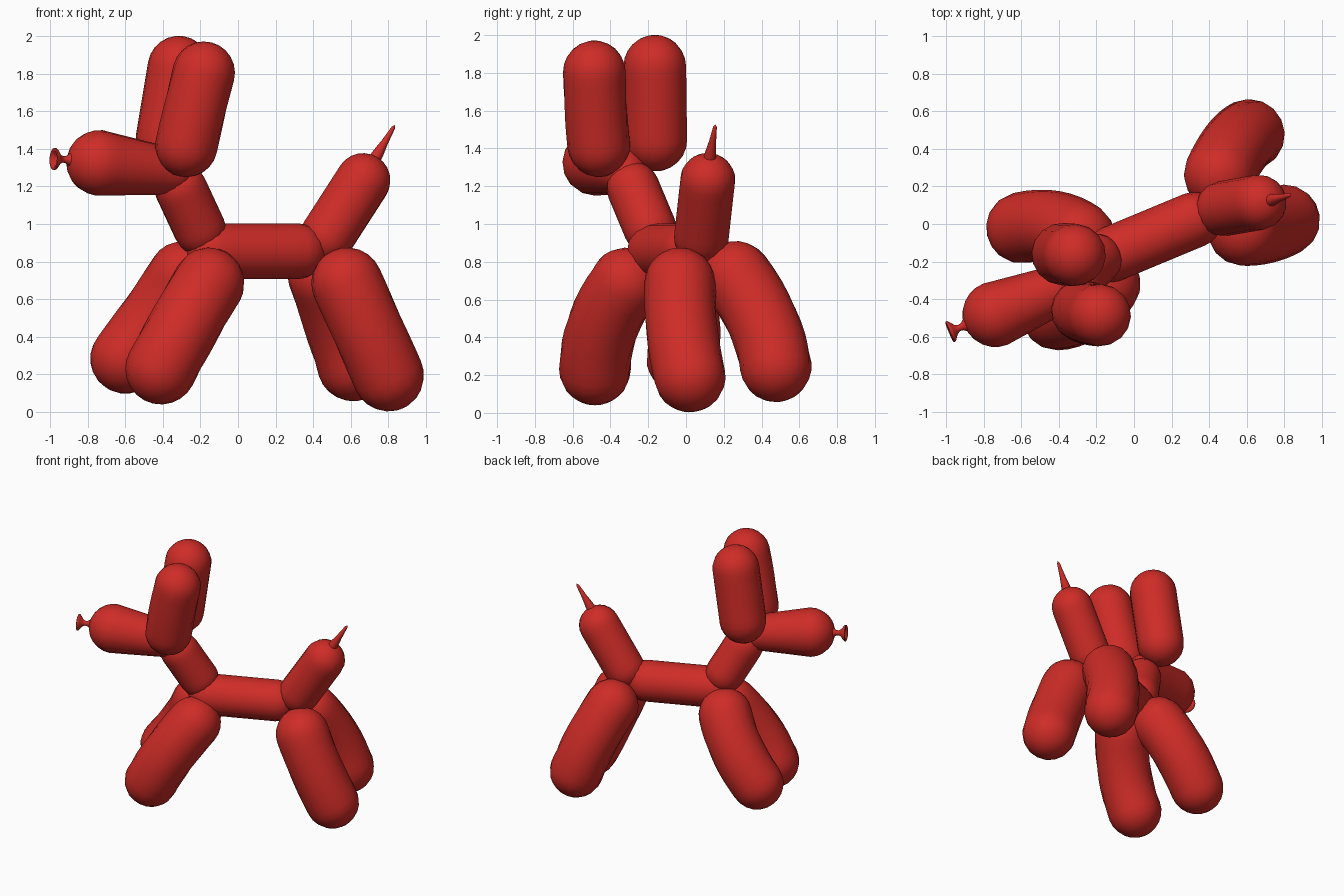
import bpy, bmesh, math
from mathutils import Vector

if "Cube" in bpy.data.objects:
    bpy.data.objects.remove(bpy.data.objects["Cube"])

SIDES = 16
red = bpy.data.materials.new("red_rubber")
red.diffuse_color = (0.62, 0.025, 0.02, 1)
red.use_nodes = True
red.node_tree.nodes["Principled BSDF"].inputs["Base Color"].default_value = red.diffuse_color


def skin(name, rings, angle=60):
    """Bridge rings (centre, axis, radius) into one closed smooth tube."""
    bm = bmesh.new()
    loops = []
    for c, axis, r in rings:
        q = axis.to_track_quat('Z', 'Y')
        if r < 1e-5:
            loops.append([bm.verts.new(c)])
            continue
        loops.append([bm.verts.new(c + q @ Vector((
            r * math.cos(2 * math.pi * i / SIDES),
            r * math.sin(2 * math.pi * i / SIDES), 0))) for i in range(SIDES)])
    for a, b in zip(loops, loops[1:]):
        for i in range(SIDES):
            j = (i + 1) % SIDES
            if len(a) == 1:
                bm.faces.new((a[0], b[j], b[i]))
            elif len(b) == 1:
                bm.faces.new((a[i], a[j], b[0]))
            else:
                bm.faces.new((a[i], a[j], b[j], b[i]))
    bmesh.ops.recalc_face_normals(bm, faces=bm.faces)
    me = bpy.data.meshes.new(name)
    bm.to_mesh(me)
    bm.free()
    me.materials.append(red)
    ob = bpy.data.objects.new(name, me)
    bpy.context.collection.objects.link(ob)
    bpy.ops.object.select_all(action='DESELECT')
    ob.select_set(True)
    bpy.context.view_layer.objects.active = ob
    bpy.ops.object.shade_smooth_by_angle(angle=math.radians(angle))
    return ob


def balloon(name, start, end, r0, r1=None, mid=None):
    """Round-ended balloon segment, optionally bent through a mid point."""
    r1 = r1 or r0
    a, b = Vector(start), Vector(end)
    ctrl = 2 * Vector(mid) - (a + b) / 2 if mid else (a + b) / 2
    rings, steps, cap = [], 8, 6
    ta, tb = (ctrl - a).normalized(), (b - ctrl).normalized()
    for i in range(cap):
        t = math.pi / 2 * i / cap
        rings.append((a - ta * r0 * math.cos(t), ta, r0 * math.sin(t)))
    for i in range(steps + 1):
        t = i / steps
        p = a * (1 - t) ** 2 + ctrl * 2 * t * (1 - t) + b * t * t
        rings.append((p, ta.lerp(tb, t).normalized(), r0 + (r1 - r0) * t))
    for i in range(1, cap + 1):
        t = math.pi / 2 * i / cap
        r = r1 * math.cos(t) if i < cap else 0
        rings.append((b + tb * r1 * math.sin(t), tb, r))
    return skin(name, rings)


def lathe(name, start, end, profile):
    """Revolve (distance fraction, radius) pairs around the start-end axis."""
    a, b = Vector(start), Vector(end)
    axis = (b - a).normalized()
    return skin(name, [(a.lerp(b, t), axis, r) for t, r in profile])


# Trunk, neck and muzzle
balloon("body", (-0.13, -0.165, 0.855), (0.32, 0.022, 0.855), 0.148)
balloon("neck", (-0.205, -0.19, 0.975), (-0.305, -0.28, 1.19), 0.14)
balloon("muzzle", (-0.738, -0.48, 1.325), (-0.36, -0.33, 1.28), 0.175, 0.125)

# Ears
balloon("ear_near", (-0.275, -0.462, 1.415), (-0.182, -0.485, 1.805), 0.166,
        mid=(-0.23, -0.478, 1.61))
balloon("ear_far", (-0.38, -0.16, 1.445), (-0.315, -0.165, 1.835), 0.166)

# Legs, bent slightly outward: top, middle, bottom
legs = {
    "front_leg_near": ((-0.155, -0.32, 0.685), (-0.285, -0.44, 0.46), (-0.41, -0.482, 0.23)),
    "front_leg_far": ((-0.29, -0.07, 0.72), (-0.43, -0.012, 0.51), (-0.597, -0.02, 0.287)),
    "rear_leg_near": ((0.58, -0.032, 0.685), (0.69, -0.022, 0.44), (0.8, 0.02, 0.193)),
    "rear_leg_far": ((0.455, 0.265, 0.72), (0.535, 0.405, 0.485), (0.612, 0.475, 0.247)),
}
for name, (top, mid, foot) in legs.items():
    balloon(name, top, foot, 0.19, mid=mid)

# Tail with its thin uninflated tip
balloon("tail", (0.475, 0.082, 0.935), (0.665, 0.115, 1.23), 0.147)
lathe("tail_tip", (0.715, 0.122, 1.325), (0.835, 0.156, 1.527),
      [(0, 0), (0, 0.036), (0.25, 0.03), (0.55, 0.019), (0.93, 0.01), (1, 0)])

# Tied nozzle: knot, pinch and hollow flare
lathe("nozzle", (-0.87, -0.528, 1.34), (-0.98, -0.574, 1.346),
      [(0, 0), (0, 0.04), (0.25, 0.034), (0.4, 0.02), (0.55, 0.017), (0.7, 0.026),
       (0.86, 0.051), (0.93, 0.059), (1, 0.059), (1.03, 0.051), (0.98, 0.042),
       (0.82, 0.022), (0.72, 0)])
